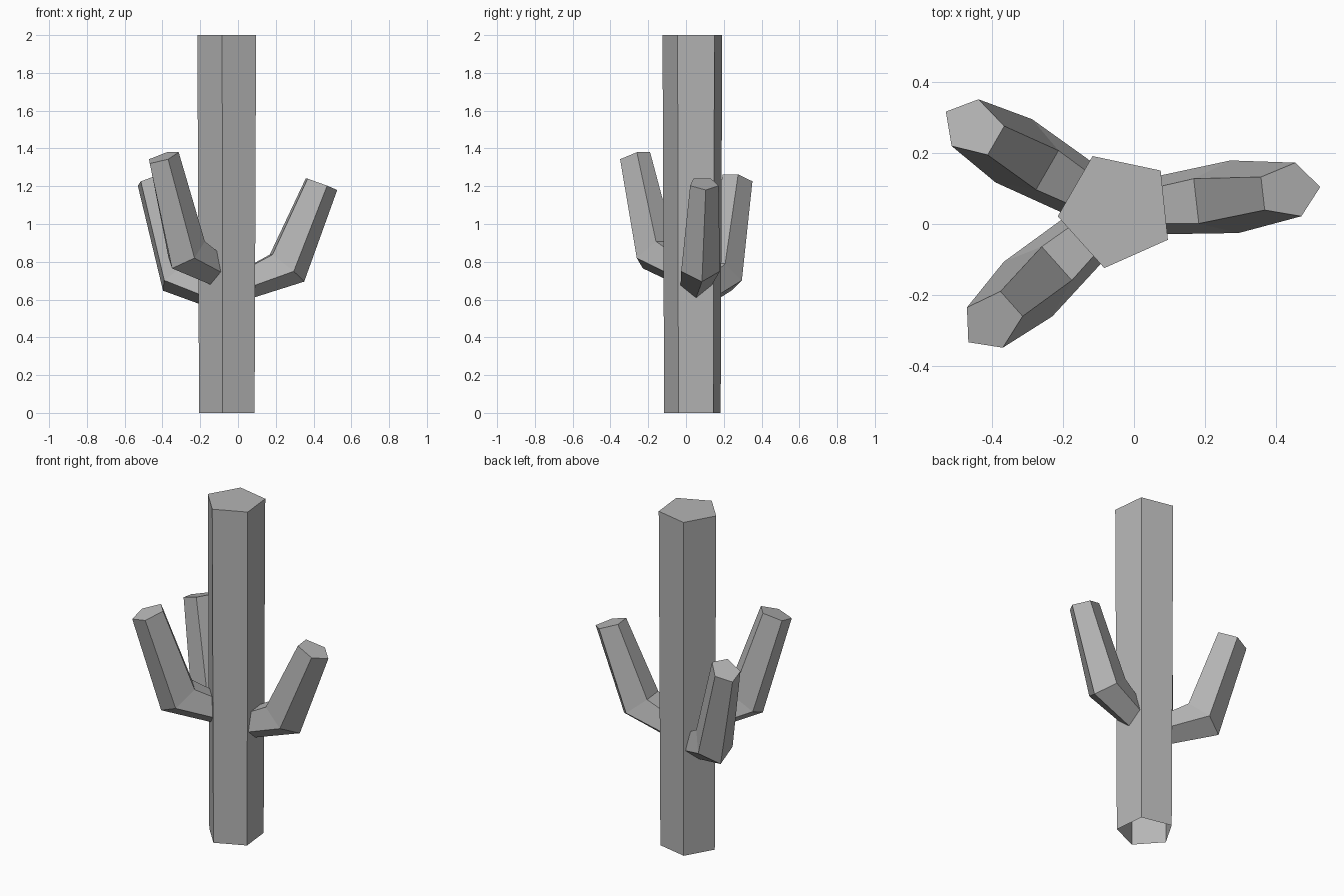
import bpy, bmesh
from math import cos, sin, radians
from mathutils import Vector

if "Cube" in bpy.data.objects:
    bpy.data.objects.remove(bpy.data.objects["Cube"])

CENTRE = Vector((-0.049, 0.039, 0))

# one mid-grey for the whole plant
grey = bpy.data.materials.new("mid_grey")
grey.diffuse_color = (0.46, 0.46, 0.46, 1)
grey.use_nodes = True
grey.node_tree.nodes["Principled BSDF"].inputs["Base Color"].default_value = grey.diffuse_color


def loft(name, rings):
    """Flat-faced tube through the rings, open at the start and capped at the end."""
    bm = bmesh.new()
    loops = [[bm.verts.new(p) for p in ring] for ring in rings]
    n = len(loops[0])
    for a, b in zip(loops, loops[1:]):
        for i in range(n):
            j = (i + 1) % n
            bm.faces.new((a[i], a[j], b[j], b[i]))
    bm.faces.new(loops[-1])
    bmesh.ops.recalc_face_normals(bm, faces=bm.faces)
    mesh = bpy.data.meshes.new(name)
    bm.to_mesh(mesh)
    bm.free()
    mesh.materials.append(grey)
    obj = bpy.data.objects.new(name, mesh)
    bpy.context.collection.objects.link(obj)
    return obj


def trunk_ring(radius, z):
    angles = [radians(42 + 72 * k) for k in range(5)]
    return [CENTRE + Vector((radius * cos(a), radius * sin(a), z)) for a in angles]


def arm_ring(angle, inner, outer, half, lift):
    """Pentagon with a flat inner edge and a point outward; inner/outer are (distance, height)."""
    out = Vector((cos(angle), sin(angle), 0))
    side = Vector((-sin(angle), cos(angle), 0))
    points = []
    for t, w in ((0, -0.618), (0, 0.618), (0.618, 1), (1, 0), (0.618, -1)):
        r = inner[0] + t * (outer[0] - inner[0])
        z = inner[1] + t * (outer[1] - inner[1]) + lift
        points.append(CENTRE + out * r + side * (w * half) + Vector((0, 0, z)))
    return points


# trunk: five sides, slightly wider at the top, open underneath
loft("trunk", [trunk_ring(0.158, 0), trunk_ring(0.167, 2)])

# three bent arms: angle, lift of base, lift of tip, inward shift of tip
arms = {
    "right_arm": (6.5, 0.0, 0.0, 0.0),
    "back_left_arm": (150, -0.048, 0.023, 0.022),
    "front_left_arm": (221.7, 0.07, 0.14, 0.018),
}
for name, (deg, base, tip, shift) in arms.items():
    a = radians(deg)
    loft(name, [
        arm_ring(a, (0.10, 0.77), (0.10, 0.60), 0.08, base),
        arm_ring(a, (0.226, 0.838), (0.402, 0.695), 0.103, base),
        arm_ring(a, (0.415 - shift, 1.24), (0.578 - shift, 1.18), 0.076, tip),
    ])
